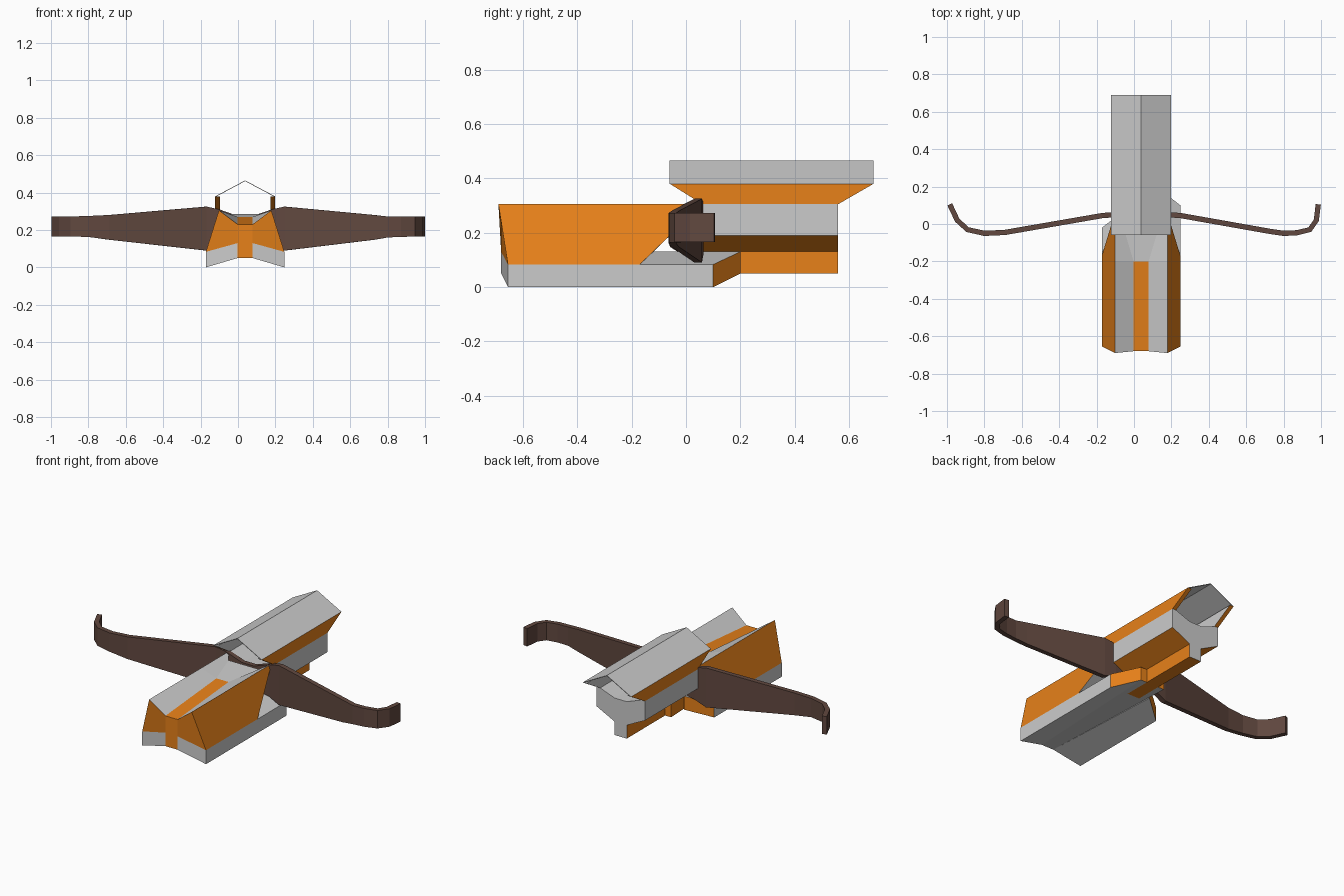
import bpy, bmesh
from mathutils import Vector

if "Cube" in bpy.data.objects:
    bpy.data.objects.remove(bpy.data.objects["Cube"])

CX = 0.038  # the body sits slightly right of the origin


def material(name, rgb):
    m = bpy.data.materials.new(name)
    m.diffuse_color = (*rgb, 1)
    m.use_nodes = True
    m.node_tree.nodes["Principled BSDF"].inputs["Base Color"].default_value = m.diffuse_color
    return m


grey = material("grey", (0.62, 0.62, 0.62))
orange = material("orange", (0.80, 0.22, 0.01))
brown = material("brown", (0.12, 0.065, 0.05))
G, O, B = 0, 1, 2


def loft(name, rings, strips, caps=(G, G), cap_faces=None):
    """Skin closed rings of 3D points; strips = colour of each side strip."""
    bm = bmesh.new()
    vs = [[bm.verts.new(p) for p in r] for r in rings]
    n = len(rings[0])
    for a, b in zip(vs, vs[1:]):
        for i in range(n):
            j = (i + 1) % n
            bm.faces.new((a[i], a[j], b[j], b[i])).material_index = strips[i]
    for ring, colour in ((vs[0], caps[0]), (vs[-1], caps[1])):
        for f in cap_faces or [range(n)]:
            bm.faces.new([ring[i] for i in f]).material_index = colour
    bmesh.ops.recalc_face_normals(bm, faces=bm.faces)
    me = bpy.data.meshes.new(name)
    bm.to_mesh(me)
    bm.free()
    for m in (grey, orange, brown):
        me.materials.append(m)
    ob = bpy.data.objects.new(name, me)
    bpy.context.collection.objects.link(ob)
    return ob


def ring(half, closed_mirror=True):
    """Mirror (u, y, z) points of the left half into a full ring."""
    left = [(CX - u, y, z) for u, y, z in half]
    right = [(CX + u, y, z) for u, y, z in reversed(half)]
    return left + right


# front fore-end: flared sides with a rising V channel on top
front = ring([(.04, -.68, .13), (.21, -.655, .083), (.14, -.69, .305), (.04, -.68, .23)])
mid = ring([(.055, -.2, .13), (.21, -.2, .083), (.14, -.2, .305), (.04, -.2, .27)])
back = ring([(.08, -.12, .13), (.21, -.17, .083), (.14, .06, .305), (.1, .0, .285)])
loft("fore_end", [front, mid], [O, O, G, O, G, O, O, G], (O, G),
     [(0, 1, 2, 3), (0, 3, 4, 7), (4, 5, 6, 7)])
loft("fore_end_rear", [mid, back], [G, O, G, G, G, O, G, G], (G, G),
     [(0, 1, 2, 3), (0, 3, 4, 7), (4, 5, 6, 7)])

# base rails under the fore-end, the right one reaching further back
for name, s, y_out, y_in in (("left_base_rail", -1, -.02, .08), ("right_base_rail", 1, .1, .2)):
    a = [(CX + s * u, y, z) for u, y, z in
         ((.21, -.655, 0), (.21, -.655, .083), (.04, -.68, .13), (.04, -.68, .05))]
    b = [(CX + s * u, y, z) for u, y, z in
         ((.21, y_out, 0), (.21, y_out, .083), (.08, y_in, .13), (.08, y_in, .05))]
    loft(name, [a, b], [G, G, G, G], (G, O))
loft("base_center",
     [ring([(.04, -.68, .05), (.04, -.68, .13)]), ring([(.08, .2, .05), (.08, .2, .13)])],
     [O, O, O, G], (O, O))

# rear stock: grooved top, undercut sides and a narrow keel
half = [(.04, .05), (.04, .13), (.16, .19), (.16, .305), (.135, .305), (.04, .27)]
loft("rear_stock", [ring([(u, y, z) for u, z in half]) for y in (.04, .56)],
     [O, O, G, G, G, G, G, G, G, O, O, O], (G, G),
     [(0, 1, 10, 11), (1, 2, 5, 6, 9, 10), (2, 3, 4, 5), (6, 7, 8, 9)])

# cover walls with slanted ends
for name, s in (("left_cover_wall", -1), ("right_cover_wall", 1)):
    loft(name, [[(CX + s * u, y, z) for y, z in
                 ((-.06, .38), (.69, .38), (.56, .305), (.06, .305))] for u in (.135, .16)],
         [G, O, O, O], (G, O))

# thin peaked cover
section = [(-.16, .38), (0, .465), (.16, .38), (.152, .38), (0, .461), (-.152, .38)]
loft("peaked_cover", [[(CX + u, y, z) for u, z in section] for y in (-.06, .69)],
     [G] * 6, (G, G), [(0, 1, 4, 5), (1, 2, 3, 4)])

# recurved bow, stations are x, y, bottom z, top z
bow = [(-.985, .105, .165, .272), (-.945, .02, .165, .272), (-.89, -.03, .165, .272),
       (-.80, -.05, .163, .275), (-.69, -.045, .148, .28), (-.17, .045, .09, .325),
       (-.10, .05, .12, .31), (0, .05, .14, .275), (.08, .05, .14, .275), (.18, .05, .12, .31),
       (.25, .045, .09, .325), (.73, -.04, .148, .28), (.80, -.05, .16, .272),
       (.87, -.047, .163, .272), (.94, -.03, .165, .272), (.975, .02, .165, .272),
       (.985, .105, .165, .272)]
rings = []
for i, (x, y, lo, hi) in enumerate(bow):
    p, q = bow[max(i - 1, 0)], bow[min(i + 1, len(bow) - 1)]
    t = Vector((q[0] - p[0], q[1] - p[1])).normalized() * .014
    rings.append([(x - t.y, y + t.x, lo), (x - t.y, y + t.x, hi),
                  (x + t.y, y - t.x, hi), (x + t.y, y - t.x, lo)])
loft("bow", rings, [B] * 4, (B, B))
